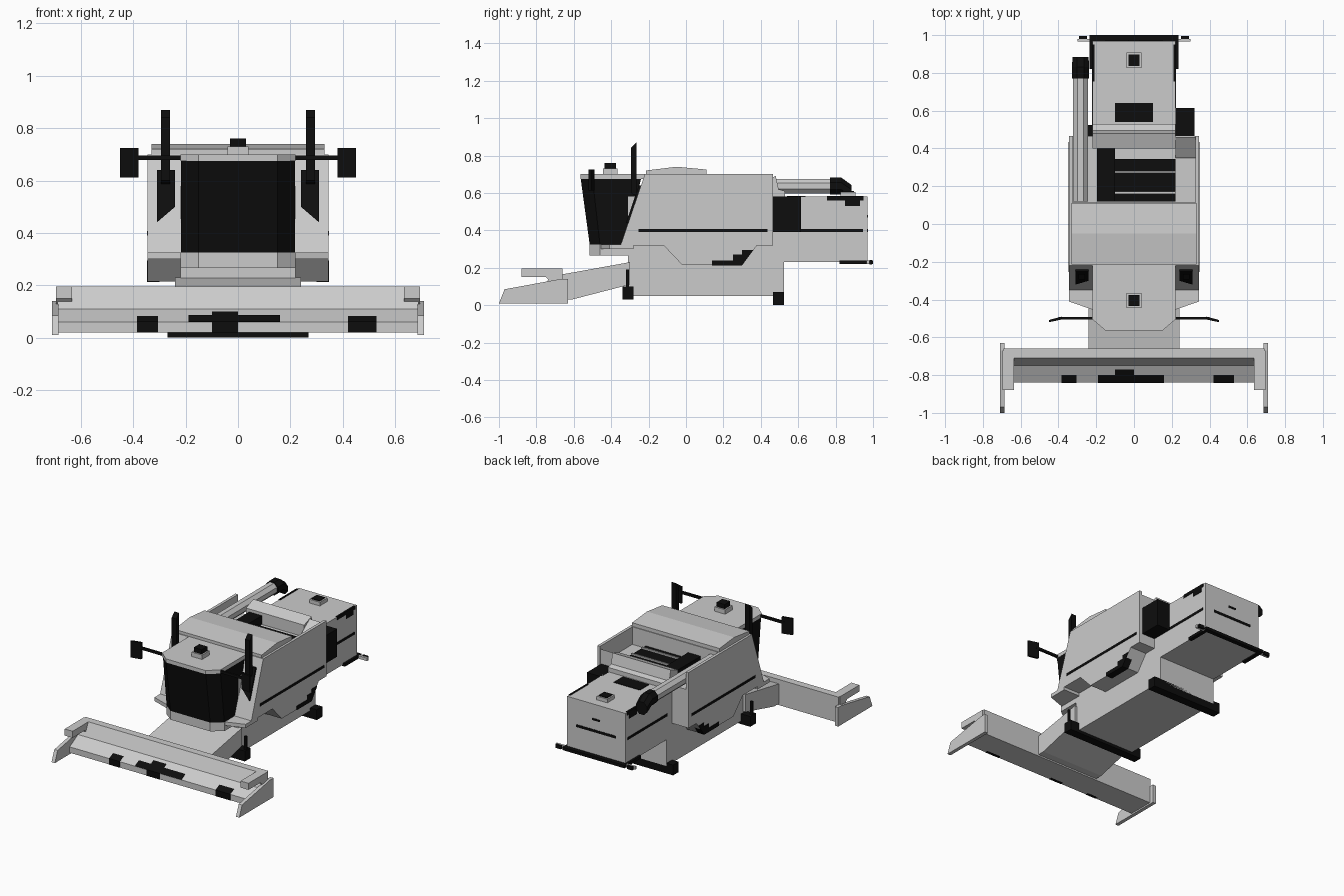
import bpy, bmesh, math

black = bpy.data.materials.new("black")
black.diffuse_color = (0.004, 0.004, 0.004, 1)


def make(name, rings, dark=False, mirror=False):
    """Solid skinned through equal-length rings of points, capped at both ends."""
    bm = bmesh.new()
    vs = [[bm.verts.new(p) for p in r] for r in rings]
    n = len(vs[0])
    for a, b in zip(vs, vs[1:]):
        for i in range(n):
            j = (i + 1) % n
            bm.faces.new((a[i], a[j], b[j], b[i]))
    bm.faces.new(vs[0])
    bm.faces.new(vs[-1])
    bmesh.ops.recalc_face_normals(bm, faces=bm.faces)
    me = bpy.data.meshes.new(name)
    bm.to_mesh(me)
    bm.free()
    ob = bpy.data.objects.new(name, me)
    bpy.context.collection.objects.link(ob)
    if dark:
        me.materials.append(black)
    if mirror:
        ob.modifiers.new("mirror", "MIRROR")
    return ob


def side(name, prof, x0, x1, **k):
    """Profile in (y, z) extruded along x."""
    return make(name, [[(x, y, z) for y, z in prof] for x in (x0, x1)], **k)


def box(name, x0, x1, y0, y1, z0, z1, **k):
    return side(name, [(y0, z0), (y1, z0), (y1, z1), (y0, z1)], x0, x1, **k)


def cab_ring(z, front, corner, back, w=0.22, c=0.15):
    """Plan outline of the cab with chamfered front corners."""
    half = [(w, back), (w, corner), (c, front)]
    return [(x, y, z) for x, y in half] + [(-x, y, z) for x, y in reversed(half)]


# Header: trough, top beam, end plates and reel arms
side("header_trough", [(-0.66, 0.195), (-0.71, 0.195), (-0.75, 0.11), (-0.84, 0.06),
                       (-0.84, 0.02), (-0.66, 0.02)], -0.69, 0.69)
side("header_end_plate", [(-1, 0.01), (-0.97, 0.085), (-0.67, 0.14), (-0.63, 0.14),
                          (-0.63, 0.01)], 0.685, 0.71, mirror=True)
side("header_reel_arm", [(-0.88, 0.15), (-0.88, 0.195), (-0.67, 0.195), (-0.67, 0.12),
                         (-0.72, 0.12), (-0.75, 0.15)], 0.635, 0.695, mirror=True)
for i, (x0, x1, y) in enumerate([(-0.385, -0.305, -0.80), (-0.10, 0.0, -0.77), (0.42, 0.53, -0.80)]):
    z = 0.11 - (-0.75 - y) * 0.55
    side(f"header_guard_{i}", [(y, z), (-0.843, 0.062), (-0.843, 0.02), (-0.82, 0.02),
                               (y, z - 0.04)], x0, x1, dark=True)
side("header_guard_bar", [(-0.80, 0.086), (-0.843, 0.062), (-0.82, 0.05)], -0.19, 0.16, dark=True)

# Feeder house and chassis
side("feeder_house", [(-0.30, 0.23), (-0.66, 0.165), (-0.66, 0.03), (-0.61, 0.03), (-0.30, 0.11)],
     -0.24, 0.24)
side("chassis_body", [(-0.31, 0.05), (0.525, 0.05), (0.525, 0.23), (0.97, 0.23), (0.97, 0.58),
                      (-0.31, 0.58)], -0.22, 0.22)
box("front_axle", -0.29, 0.29, -0.34, -0.28, 0.03, 0.10, dark=True)
box("front_axle_post", 0.27, 0.285, -0.32, -0.305, 0.10, 0.19, dark=True, mirror=True)
box("rear_axle", -0.27, 0.27, 0.465, 0.525, 0.0, 0.07, dark=True)

# Side shells: thin outer wall plus lower inner body
low = [(0.465, 0.32), (0.38, 0.32), (0.30, 0.215), (-0.02, 0.215), (-0.12, 0.32), (-0.35, 0.32)]
side("side_wall", [(-0.22, 0.70), (0.465, 0.70)] + low, 0.325, 0.345, mirror=True)
side("side_body", [(-0.22, 0.70), (0.115, 0.70), (0.115, 0.58), (0.465, 0.58)] + low,
     0.215, 0.326, mirror=True)
side("side_step", [(0.14, 0.213), (0.14, 0.24), (0.25, 0.24), (0.25, 0.27), (0.30, 0.27),
                   (0.30, 0.295), (0.36, 0.295), (0.30, 0.213)], 0.30, 0.348, dark=True, mirror=True)
box("side_stripe", 0.34, 0.348, -0.255, 0.435, 0.39, 0.407, dark=True, mirror=True)

# Grain tank with its cover
side("grain_tank", [(-0.31, 0.32), (-0.22, 0.70), (0.115, 0.70), (0.115, 0.32)], -0.22, 0.22)
side("tank_cover", [(-0.215, 0.70), (-0.215, 0.72), (-0.05, 0.74), (0.11, 0.725), (0.11, 0.70)],
     -0.33, 0.33)

# Engine bay
side("engine_bulkhead", [(0.40, 0.57), (0.40, 0.66), (0.48, 0.69), (0.495, 0.62), (0.53, 0.61),
                         (0.53, 0.57)], -0.22, 0.22)
side("engine_bulkhead_corner", [(0.35, 0.57), (0.35, 0.60), (0.46, 0.68), (0.46, 0.57)], 0.22, 0.33)
box("engine_cover", -0.10, 0.22, 0.12, 0.345, 0.575, 0.60, dark=True)
box("engine_side_screen", -0.195, -0.10, 0.12, 0.40, 0.575, 0.64, dark=True)
for i, y in enumerate((0.165, 0.275)):
    box(f"engine_slat_{i}", -0.10, 0.22, y - 0.006, y + 0.006, 0.58, 0.61)
box("radiator_screen", 0.21, 0.32, 0.46, 0.615, 0.39, 0.58, dark=True)

# Rear hood details
box("hood_stripe", 0.215, 0.223, 0.52, 0.945, 0.39, 0.407, dark=True, mirror=True)
box("hood_edge_vent", 0.21, 0.223, 0.755, 0.95, 0.56, 0.583, dark=True, mirror=True)
box("hood_side_lamp", 0.21, 0.223, 0.85, 0.93, 0.53, 0.56, dark=True, mirror=True)
box("hood_vent", -0.10, 0.10, 0.54, 0.64, 0.57, 0.583, dark=True)
box("rear_stripe", -0.15, 0.15, 0.965, 0.973, 0.39, 0.407, dark=True)
box("rear_handle", -0.03, 0.03, 0.965, 0.973, 0.47, 0.483, dark=True)
box("bumper_bar", -0.235, 0.235, 0.97, 1.0, 0.22, 0.24, dark=True)
box("bumper_side", 0.21, 0.235, 0.82, 1.0, 0.22, 0.24, dark=True, mirror=True)
box("bumper_bracket", 0.235, 0.30, 0.965, 0.98, 0.22, 0.24, mirror=True)
box("bumper_lamp", 0.25, 0.29, 0.98, 0.995, 0.218, 0.242, dark=True, mirror=True)

# Unloading tube with dark spout
def octagon(y, r, cz=0.637, cx=-0.283):
    a = [math.pi / 8 + i * math.pi / 4 for i in range(8)]
    return [(cx + r * math.cos(t), y, cz + r * math.sin(t)) for t in a]

make("unloading_tube", [octagon(0.12, 0.042), octagon(0.80, 0.042)])
make("unloading_spout", [octagon(0.77, 0.049), octagon(0.83, 0.049),
                         octagon(0.885, 0.046, 0.60)], dark=True)

# Cab: base, platform, glass and roof
make("cab_base", [cab_ring(0.265, -0.515, -0.46, -0.25), cab_ring(0.325, -0.515, -0.46, -0.25)])
plat = [(0.215, -0.455), (0.345, -0.41), (0.345, -0.28), (0.215, -0.28)]
make("cab_platform", [[(x, y, z) for x, y in plat] for z in (0.30, 0.325)], mirror=True)
make("cab_glass", [cab_ring(0.325, -0.515, -0.46, -0.33, 0.218),
                   cab_ring(0.677, -0.563, -0.50, -0.24, 0.218)], dark=True)
make("cab_roof", [cab_ring(0.675, -0.565, -0.505, -0.21), cab_ring(0.70, -0.565, -0.505, -0.21)])

# Beacons on cab and hood
for n, y, z in (("cab", -0.405, 0.70), ("hood", 0.867, 0.575)):
    box(n + "_beacon_base", -0.04, 0.04, y - 0.04, y + 0.04, z, z + 0.03)
    box(n + "_beacon", -0.03, 0.03, y - 0.03, y + 0.03, z + 0.03, z + (0.06 if n == "cab" else 0.035),
        dark=True)

# Mirrors, front intakes and upright posts
box("mirror_arm", 0.215, 0.40, -0.505, -0.492, 0.678, 0.695, dark=True, mirror=True)
make("mirror_plate", [[(0.38, -0.505, z), (0.45, -0.52, z), (0.45, -0.508, z), (0.38, -0.49, z)]
                      for z in (0.612, 0.725)], dark=True, mirror=True)
def front_y(z):
    return -0.35 + (z - 0.32) * 0.13 / 0.38

outline = [(0.24, 0.50), (0.31, 0.44), (0.31, 0.64), (0.24, 0.64)]
make("front_intake", [[(x, front_y(z) + d, z) for x, z in outline] for d in (-0.012, 0.02)],
     dark=True, mirror=True)
side("upright_post", [(-0.295, 0.60), (-0.295, 0.84), (-0.265, 0.87), (-0.265, 0.60), (-0.24, 0.57)],
     0.26, 0.295, dark=True, mirror=True)
